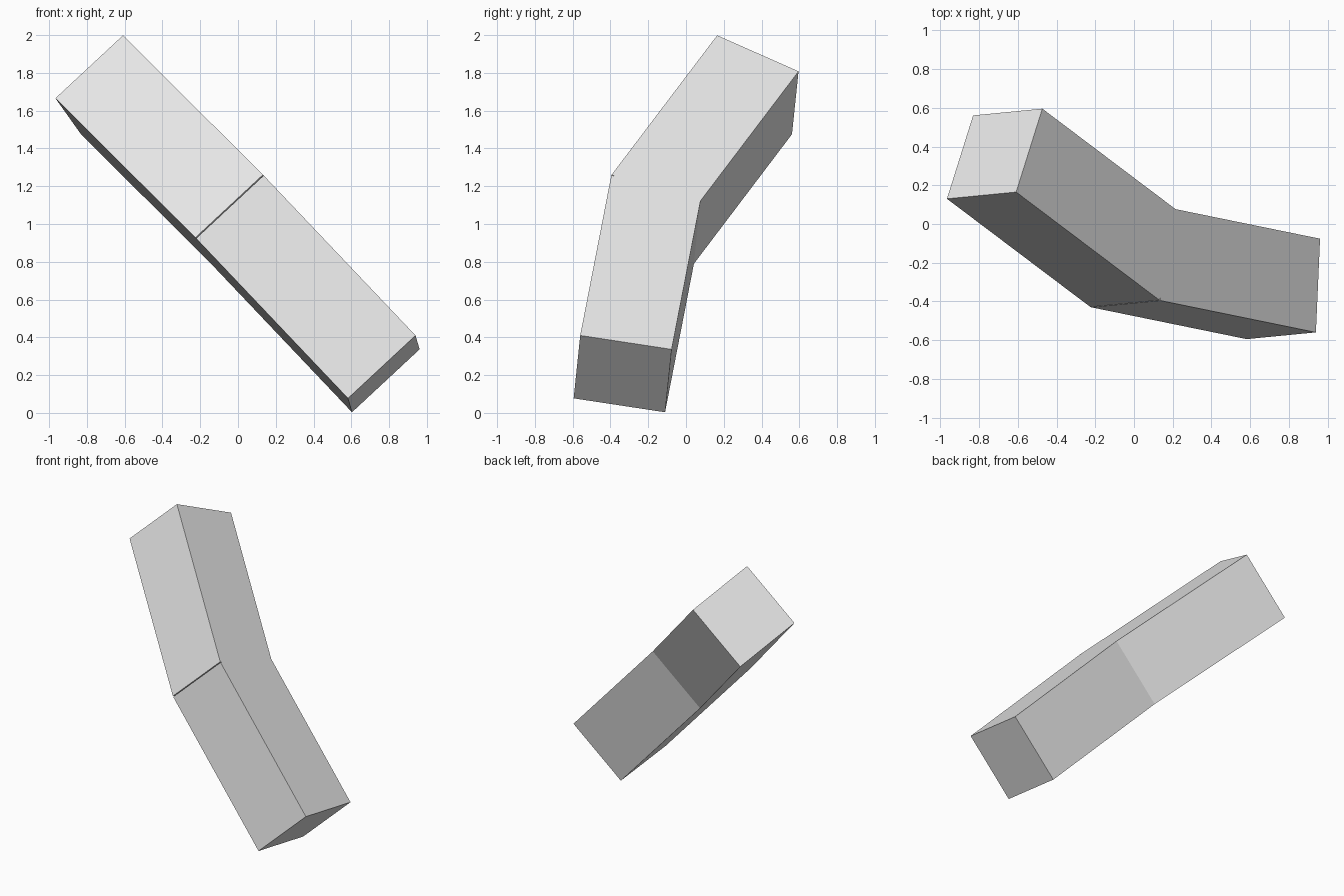
import bpy
import bmesh
from mathutils import Vector, Matrix

cube = bpy.data.objects.get("Cube")
if cube:
    bpy.data.objects.remove(cube, do_unlink=True)

# Single light grey material
grey = bpy.data.materials.new("light_grey")
grey.use_nodes = True
colour = (0.8, 0.8, 0.8, 1.0)
grey.diffuse_color = colour
grey.node_tree.nodes["Principled BSDF"].inputs["Base Color"].default_value = colour

SIZE = 0.49      # side of the square section
GAP = 0.003      # half width of the thin open seam on the outer bend
hinge = Vector((-0.045, -0.4125, 1.0925))          # middle of the outer bend edge
across = Vector((0.36, 0.035, 0.335)).normalized()  # direction of the bend edge


def bar(name, end, side):
    """Square bar from the hinge to the middle of its outer end edge."""
    span = end - hinge
    along = (span - across * span.dot(across)).normalized()
    length = span.length - GAP
    inward = (along * side).cross(across)
    centre = hinge + along * (GAP + length / 2) + inward * (SIZE / 2)
    axes = Matrix((across * side, inward, along)).transposed().to_4x4()
    bm = bmesh.new()
    bmesh.ops.create_cube(bm, size=1)
    bmesh.ops.scale(bm, vec=(SIZE, SIZE, length), verts=bm.verts)
    bmesh.ops.transform(bm, matrix=Matrix.Translation(centre) @ axes, verts=bm.verts)
    bmesh.ops.recalc_face_normals(bm, faces=bm.faces)
    mesh = bpy.data.meshes.new(name)
    bm.to_mesh(mesh)
    bm.free()
    mesh.materials.append(grey)
    obj = bpy.data.objects.new(name, mesh)
    bpy.context.collection.objects.link(obj)


# Two bars meeting at a shallow bend
bar("upper_bar", Vector((-0.79, 0.1475, 1.83)), 1)
bar("lower_bar", Vector((0.76, -0.5775, 0.2425)), -1)
